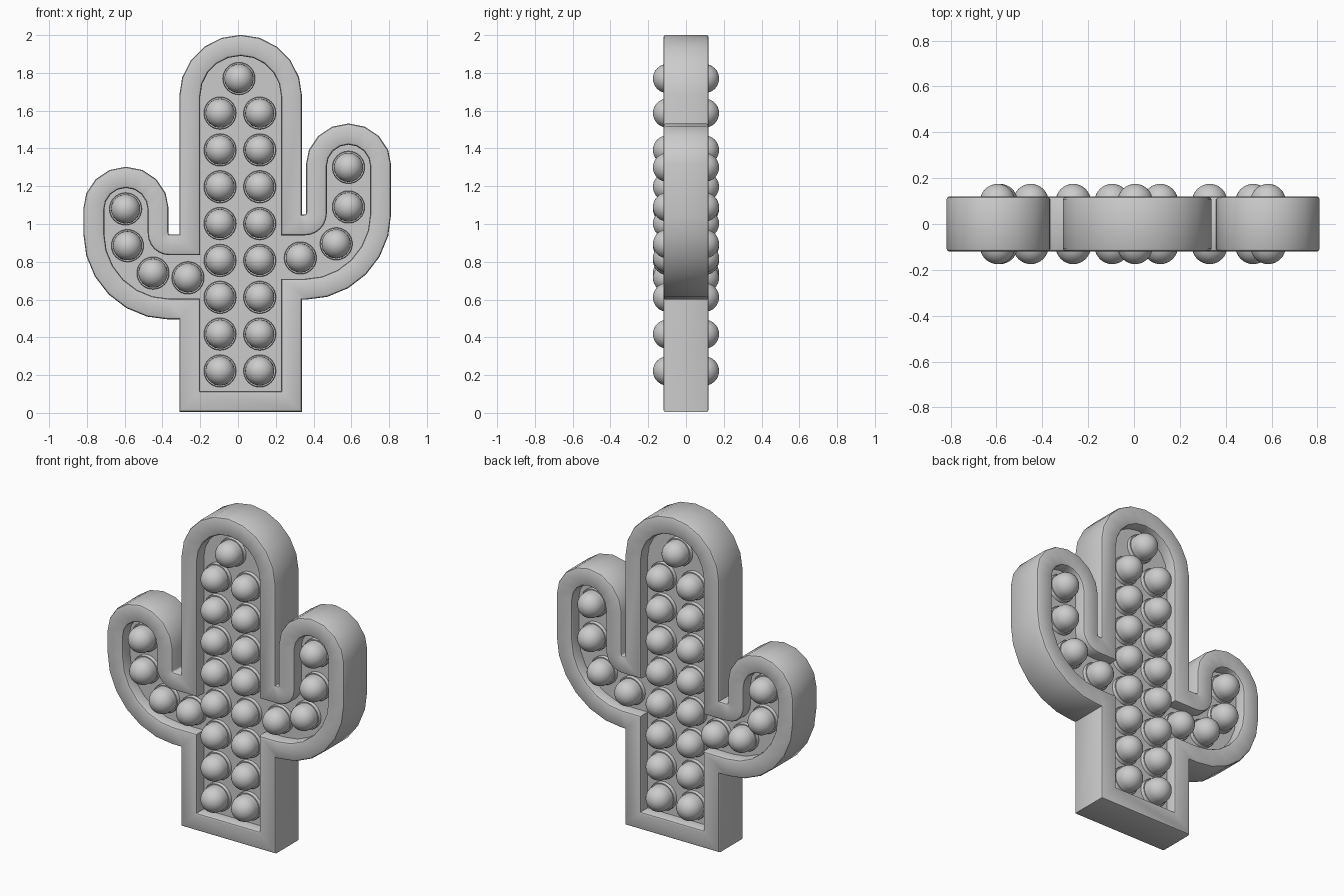
import bpy, bmesh
from math import sin, cos, pi, radians
from mathutils import Vector, Matrix

cube = bpy.data.objects.get("Cube")
if cube:
    bpy.data.objects.remove(cube, do_unlink=True)

grey = bpy.data.materials.new("soft_grey")
grey.use_nodes = True
grey.diffuse_color = (0.6, 0.6, 0.6, 1)
grey.node_tree.nodes["Principled BSDF"].inputs["Base Color"].default_value = (0.6, 0.6, 0.6, 1)


def arc(cx, cz, r, start, end, steps):
    """Points on an arc in the x-z plane, angles in degrees."""
    angles = [radians(start + (end - start) * i / steps) for i in range(steps + 1)]
    return [Vector((cx + r * cos(a), cz + r * sin(a))) for a in angles]


def offset(points, d):
    """Move a counter-clockwise outline outwards with mitred corners."""
    result = []
    for i, p in enumerate(points):
        a = (p - points[i - 1]).normalized()
        b = (points[(i + 1) % len(points)] - p).normalized()
        na, nb = Vector((a.y, -a.x)), Vector((b.y, -b.x))
        result.append(p + (na + nb) * d / (1 + na.dot(nb)))
    return result


def finish(bm, name, angle):
    bmesh.ops.recalc_face_normals(bm, faces=bm.faces)
    mesh = bpy.data.meshes.new(name)
    bm.to_mesh(mesh)
    bm.free()
    mesh.materials.append(grey)
    obj = bpy.data.objects.new(name, mesh)
    bpy.context.collection.objects.link(obj)
    bpy.ops.object.select_all(action='DESELECT')
    obj.select_set(True)
    bpy.context.view_layer.objects.active = obj
    bpy.ops.object.shade_smooth_by_angle(angle=radians(angle))
    return obj


# Cactus outline of the recessed panel, counter-clockwise from the bottom left
LEFT, RIGHT, BASE = -0.20, 0.228, 0.115
ARM, IN, OUT = 0.115, 0.115, 0.345   # arm half width, elbow radii
outline = [Vector((LEFT, BASE)), Vector((RIGHT, BASE)), Vector((RIGHT, 0.71))]
outline += arc(0.355, 1.055, OUT, -90, 0, 6)
outline += arc(0.585, 1.305, ARM, 0, 180, 8)
outline += arc(0.355, 1.055, IN, 360, 270, 6)
outline += [Vector((RIGHT, 0.94))]
outline += arc(0.014, 1.676, 0.214, 0, 180, 10)
outline += [Vector((LEFT, 0.835))]
outline += arc(-0.363, 0.95, IN, -90, -180, 6)
outline += arc(-0.593, 1.076, ARM, 0, 180, 8)
outline += arc(-0.363, 0.95, OUT, 180, 270, 6)
outline += [Vector((LEFT, 0.605))]

# Frame and panel: offset loops bridged from front to back
PANEL, FACE, RIM = 0.05, 0.12, 0.11
half = [(0, PANEL), (0, FACE - 0.012), (0.004, FACE - 0.004), (0.012, FACE),
        (RIM - 0.012, FACE), (RIM - 0.004, FACE - 0.004), (RIM, FACE - 0.012)]
section = [(d, -y) for d, y in half] + half[::-1]
bm = bmesh.new()
loops = [[bm.verts.new((p.x, y, p.y)) for p in offset(outline, d)] for d, y in section]
for a, b in zip(loops, loops[1:]):
    for i in range(len(a)):
        bm.faces.new((a[i - 1], a[i], b[i], b[i - 1]))
bm.faces.new(loops[0])
bm.faces.new(loops[-1])
finish(bm, "cactus_frame", 35)

# Bubble: one lathed profile with a base ring and a dome on both sides
R, CENTRE, SIDES = 0.077, 0.098, 32
side = [(0.086, 0.066), (0.083, 0.07), (R, 0.07)]
side += [(R * cos(a), CENTRE + R * sin(a)) for a in (pi / 2 * i / 8 for i in range(9))]
profile = [(r, -y) for r, y in side[::-1]] + side
bm = bmesh.new()
verts = [bm.verts.new((r, y, 0)) for r, y in profile]
edges = [bm.edges.new(pair) for pair in zip(verts, verts[1:])]
bmesh.ops.spin(bm, geom=verts + edges, cent=(0, 0, 0), axis=(0, 1, 0),
               angle=2 * pi, steps=SIDES)
bmesh.ops.remove_doubles(bm, verts=bm.verts, dist=0.0005)
bubble = finish(bm, "trunk_top_bubble", 40)
bubble.location = (0.005, 0, 1.77)


def place(name, x, z):
    copy = bpy.data.objects.new(name, bubble.data)
    copy.location = (x, 0, z)
    bpy.context.collection.objects.link(copy)


# Two trunk columns, then the curved rows in the arms
for row in range(8):
    for x, tag in ((-0.095, "right"), (0.115, "left")):
        place(f"trunk_{tag}_bubble_{row + 1}", x, 0.222 + row * 0.195)
arms = {"right": [(-0.595, 1.08), (-0.585, 0.885), (-0.45, 0.74), (-0.265, 0.715)],
        "left": [(0.585, 1.30), (0.585, 1.09), (0.52, 0.895), (0.33, 0.82)]}
for tag, spots in arms.items():
    for i, (x, z) in enumerate(spots):
        place(f"{tag}_arm_bubble_{i + 1}", x, z)
